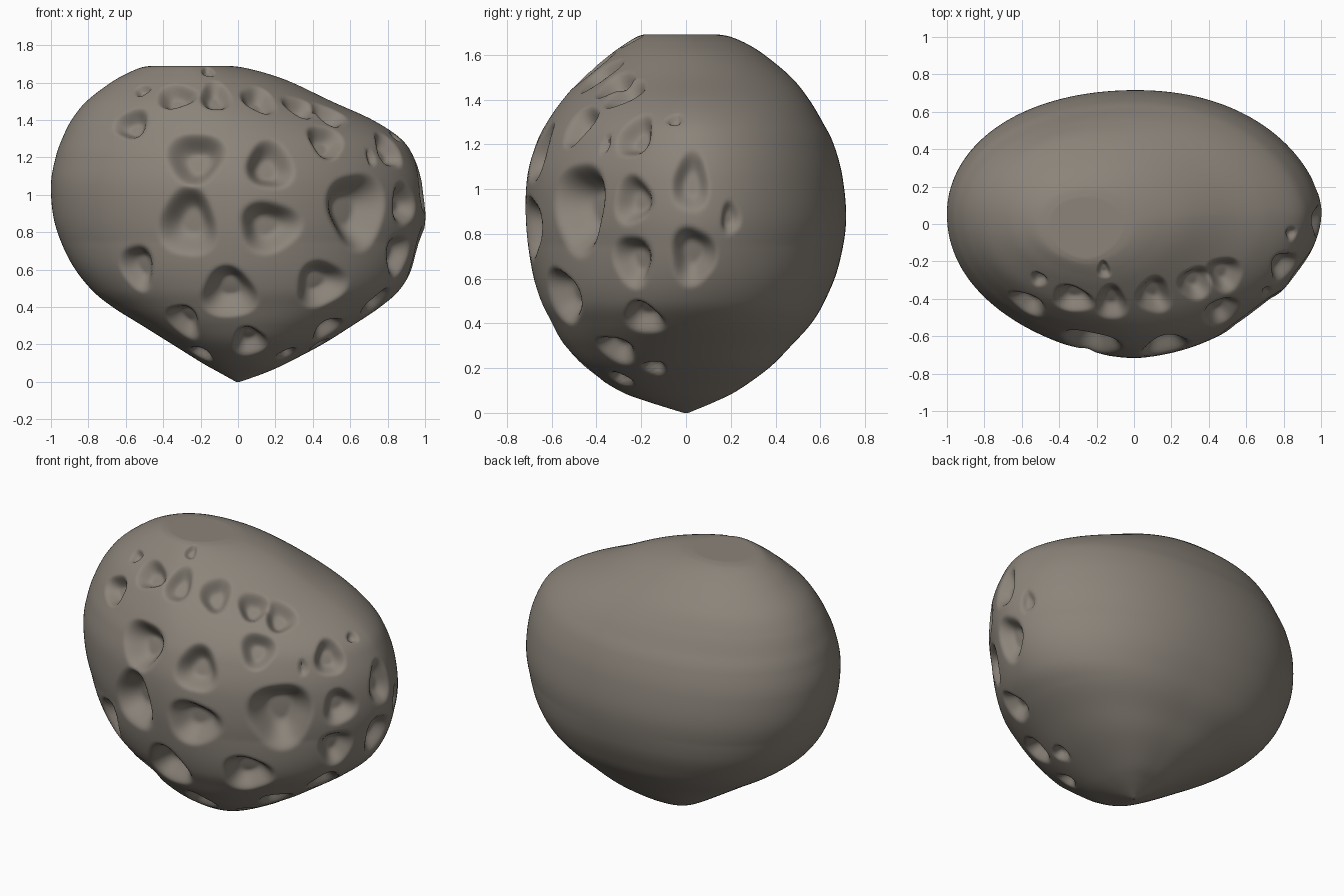
import bpy, bmesh, math
from mathutils import Vector
from mathutils.bvhtree import BVHTree

default = bpy.data.objects.get("Cube")
if default:
    bpy.data.objects.remove(default)

SEGMENTS, STEPS, CAP_RINGS = 360, 14, 12

# Body outline: height, left edge, right edge, front edge, back edge
OUTLINE = [
    (0, -.01, .01, -.01, .01), (.05, -.1, .15, -.17, .13),
    (.1, -.19, .26, -.3, .23), (.2, -.35, .45, -.45, .37),
    (.3, -.51, .61, -.54, .47), (.4, -.67, .76, -.6, .56),
    (.5, -.79, .87, -.65, .62), (.65, -.9, .95, -.69, .68),
    (.85, -.98, 1, -.715, .715), (1.05, -1, .99, -.71, .7),
    (1.2, -.975, .94, -.67, .66), (1.3, -.94, .87, -.62, .61),
    (1.4, -.89, .72, -.55, .55), (1.5, -.81, .5, -.46, .47),
    (1.6, -.68, .29, -.34, .35), (1.65, -.59, .15, -.27, .27),
    (1.68, -.52, .03, -.22, .2), (1.69, -.46, -.05, -.19, .15),
]

# Pits facing front: x, z, half width, half height
FRONT_PITS = [
    (-.23, 1.2, .17, .16), (.17, 1.16, .14, .15), (-.27, .85, .17, .2),
    (.17, .83, .18, .15), (.64, .92, .2, .22), (-.05, .47, .16, .16),
    (.45, .52, .16, .14), (-.54, .61, .11, .14), (-.29, .32, .1, .13),
    (.06, .21, .1, .12), (.48, .28, .1, .1), (.26, .15, .06, .06),
    (-.2, .15, .08, .07), (.47, 1.29, .11, .12), (-.57, 1.38, .11, .1),
    (-.33, 1.53, .12, .1), (-.12, 1.53, .09, .13), (.11, 1.51, .1, .13),
    (-.51, 1.56, .05, .05), (.33, 1.47, .1, .11), (-.16, 1.66, .04, .06),
]
# Pits facing the left flank: y, z, half width, half height
SIDE_PITS = [
    (-.23, 1.24, .1, .12), (-.24, .95, .11, .12), (-.24, .68, .11, .13),
    (-.19, .42, .1, .11), (.02, 1.03, .09, .15), (.03, .7, .11, .15),
    (.2, .87, .05, .08), (-.05, 1.31, .04, .04), (-.14, .2, .06, .06),
    (-.27, 1.43, .1, .12), (-.36, 1.2, .03, .06),
]


def spline(a, b, c, d, t):
    """Smooth curve from b to c."""
    return b + t / 2 * (c - a + t * (2 * a - 5 * b + 4 * c - d
                                     + t * (3 * (b - c) + d - a)))


def outline_rows():
    last = len(OUTLINE) - 1
    for i in range(last):
        near = [OUTLINE[min(max(i + k, 0), last)] for k in (-1, 0, 1, 2)]
        for s in range(STEPS):
            yield [spline(*values, s / STEPS) for values in zip(*near)]
    yield OUTLINE[last]


def add_ring(bm, row, scale=1):
    """Egg-shaped ring, widest behind its middle and fuller near the base."""
    z, left, right, front, back = row
    middle, half = (front + back) / 2, (back - front) / 2
    shift = .085 * half
    center = Vector(((left + right) / 2, middle + shift * scale, z))
    width = (right - left) / 2 * scale
    ring = []
    for i in range(SEGMENTS):
        a = math.tau * i / SEGMENTS
        c, s = math.cos(a), math.sin(a)
        depth = (half - math.copysign(shift, s)) * scale
        power = 1.92 + .15 * s - .12 * c + .5 * max(0, 1 - z / .75)
        r = (abs(c) ** power + abs(s) ** power) ** (-1 / power)
        ring.append(bm.verts.new(center + Vector((width * c * r,
                                                  depth * s * r, 0))))
    return ring


def find_pits(tree):
    """Project every pit on the shell, with a tangent frame for each."""
    casts = [(Vector((x, -2, z)), Vector((0, 1, 0)), w, h)
             for x, z, w, h in FRONT_PITS]
    casts += [(Vector((2, y, z)), Vector((-1, 0, 0)), w, h)
              for y, z, w, h in SIDE_PITS]
    for origin, direction, w, h in casts:
        point, normal, _, _ = tree.ray_cast(origin, direction)
        if point is None:
            continue
        across = Vector((0, 0, 1)).cross(normal).normalized()
        yield point, normal, across, normal.cross(across), w, h


def carve(bm, pits):
    """Push the shell inward in a steep-walled cup at every pit."""
    for v in bm.verts:
        if v.co.y > .4:
            continue
        start, push = v.co.copy(), Vector()
        for point, normal, across, up, w, h in pits:
            offset = start - point
            if offset.length_squared > 2 * max(w, h) ** 2:
                continue
            u, t = offset.dot(across) / w, offset.dot(up) / h
            # a wavy rim keeps the pits irregular
            angle = math.atan2(t, u)
            wave = 1 + .08 * math.sin(3 * angle + point.x * 9 + point.z * 7)
            d = math.hypot(u, t) / wave
            if d < 1:
                cup = min(1, 1.4 * (1 - d))
                push -= normal * cup * cup * (3 - 2 * cup) * .7 * min(w, h)
        v.co += push


# Closed shell: stacked oval rings, ending in a flat top
bm = bmesh.new()
rows = list(outline_rows())
rings = [add_ring(bm, row) for row in rows]
rings += [add_ring(bm, rows[-1], 1 - k / CAP_RINGS) for k in range(1, CAP_RINGS)]
for low, high in zip(rings, rings[1:]):
    for i in range(SEGMENTS):
        j = (i + 1) % SEGMENTS
        bm.faces.new((low[i], low[j], high[j], high[i]))
bm.faces.new(rings[-1])
bm.faces.new(list(reversed(rings[0])))
bm.normal_update()

carve(bm, list(find_pits(BVHTree.FromBMesh(bm))))

mesh = bpy.data.meshes.new("pitted_shell")
bm.to_mesh(mesh)
bm.free()
shell = bpy.data.objects.new("pitted_shell", mesh)
bpy.context.collection.objects.link(shell)

# Warm grey stone colour
stone = bpy.data.materials.new("warm_grey_stone")
color = (.26, .23, .195, 1)
stone.use_nodes = True
stone.diffuse_color = color
stone.node_tree.nodes["Principled BSDF"].inputs["Base Color"].default_value = color
mesh.materials.append(stone)

bpy.context.view_layer.objects.active = shell
shell.select_set(True)
bpy.ops.object.shade_smooth_by_angle(angle=math.radians(50))
